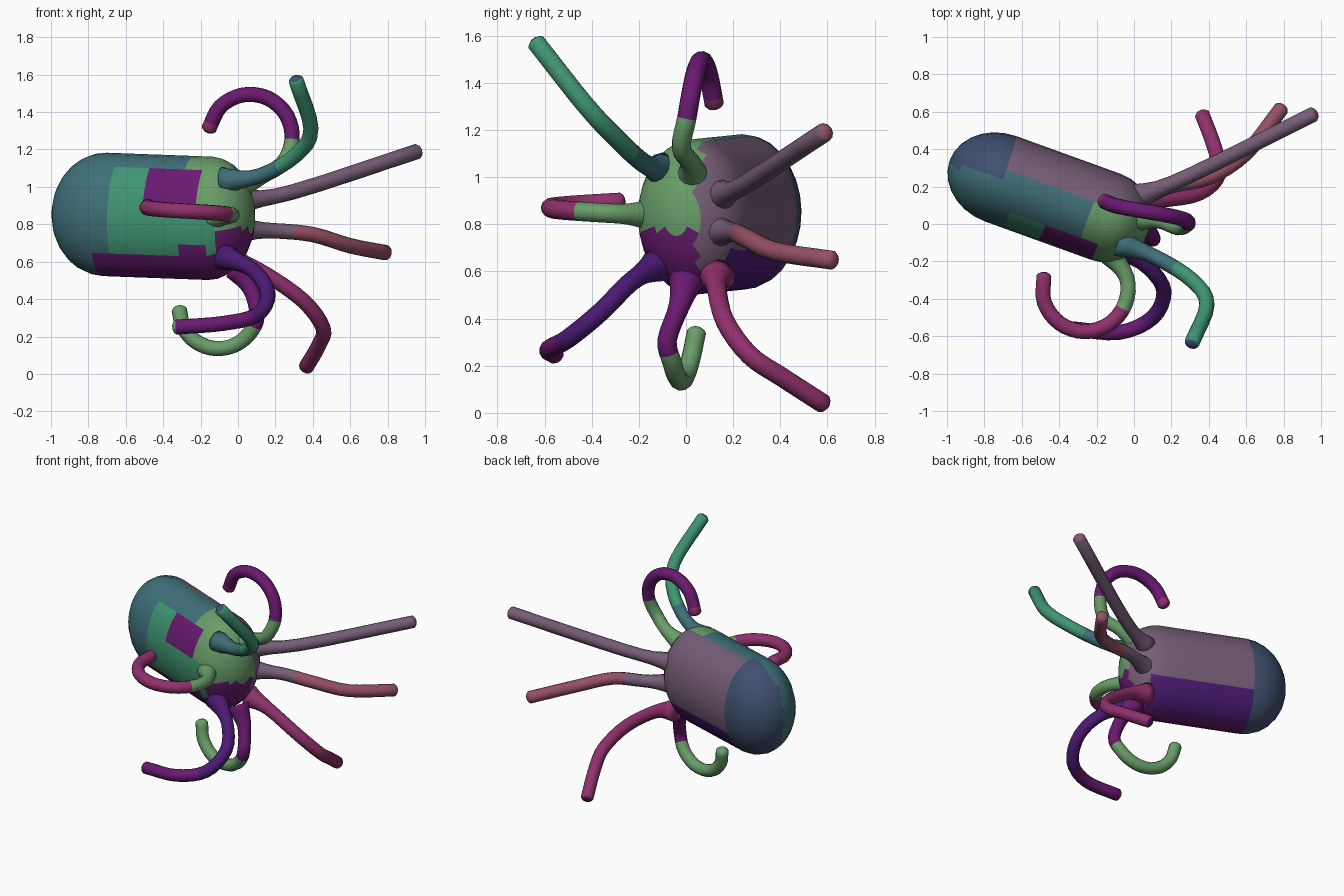
import bpy, bmesh, math
from mathutils import Vector

if "Cube" in bpy.data.objects:
    bpy.data.objects.remove(bpy.data.objects["Cube"])

COLS = {
    "teal": (.05, .16, .19), "blue": (.05, .08, .16), "indigo": (.07, .01, .17),
    "purple": (.14, .01, .16), "green": (.14, .34, .14), "sea": (.05, .3, .17),
    "mauve": (.18, .11, .18), "rose": (.3, .08, .13), "magenta": (.28, .03, .15),
}
NAMES = list(COLS)
MATS = []
for n, c in COLS.items():
    m = bpy.data.materials.new(n)
    m.diffuse_color = (*c, 1)
    m.use_nodes = True
    m.node_tree.nodes["Principled BSDF"].inputs["Base Color"].default_value = m.diffuse_color
    MATS.append(m)


def loft(name, centers, radii, sides, pick):
    """Skin rings (width, height radii) along centers; pick(t, centre, normal) gives a colour."""
    bm = bmesh.new()
    rings, side, n = [], None, len(centers)
    for i, c in enumerate(centers):
        d = (centers[min(i + 1, n - 1)] - centers[max(i - 1, 0)]).normalized()
        if side is None:
            side = Vector((0, 0, 1)).cross(d)
        side = (side - d * side.dot(d)).normalized()
        up = d.cross(side)
        w, h = radii[i]
        rings.append([bm.verts.new(c + side * w * math.cos(a) + up * h * math.sin(a))
                      for a in (math.tau * k / sides for k in range(sides))])
    faces = [(bm.faces.new(rings[0][::-1]), 0), (bm.faces.new(rings[-1]), 1)]
    for i in range(n - 1):
        for k in range(sides):
            j = (k + 1) % sides
            f = bm.faces.new((rings[i][k], rings[i][j], rings[i + 1][j], rings[i + 1][k]))
            faces.append((f, (i + 0.5) / (n - 1)))
    bm.normal_update()
    for f, t in faces:
        f.smooth = True
        f.material_index = NAMES.index(pick(t, f.calc_center_median(), f.normal))
    me = bpy.data.meshes.new(name)
    bm.to_mesh(me)
    bm.free()
    for m in MATS:
        me.materials.append(m)
    bpy.context.collection.objects.link(bpy.data.objects.new(name, me))


def spline(pts, steps=4):
    """Catmull-Rom curve through the points."""
    p = [Vector(q) for q in pts]
    p = [2 * p[0] - p[1]] + p + [2 * p[-1] - p[-2]]
    out = []
    for i in range(1, len(p) - 2):
        a, b, c, d = p[i - 1:i + 3]
        for s in range(steps):
            t = s / steps
            out.append((2 * b + (c - a) * t + (2 * a - 5 * b + 4 * c - d) * t ** 2
                        + (3 * b - a - 3 * c + d) * t ** 3) / 2)
    return out + [p[-2]]


def curl(cx, cv, r, a0, a1, w0, w1, flat=False):
    """Arc in the xz plane (xy if flat), drifting from w0 to w1 across it."""
    pts = []
    for i in range(7):
        a = math.radians(a0 + (a1 - a0) * i / 6)
        x, v, w = cx + r * math.cos(a), cv + r * math.sin(a), w0 + (w1 - w0) * i / 6
        pts.append((x, v, w) if flat else (x, w, v))
    return pts


def arm(name, pts, *bands):
    """Round arm, flared at the root; bands are (end fraction, colour)."""
    path = spline(pts)
    tip = (path[-1] - path[-2]).normalized()
    root = path[0]
    rad = [.041 + .035 * max(0, 1 - (p - root).length / .2) ** 2 for p in path[:6]]
    rad += [.041] * (len(path) - 6) + [.031, .015]
    path += [path[-1] + tip * .012, path[-1] + tip * .02]
    loft(name, path, [(r, r) for r in rad], 12,
         lambda t, c, nrm: next(col for end, col in bands if t <= end))


# Body: capsule with oval section lying along a slanted axis
AX = Vector((.94, -.34, -.035))
START = Vector((-.985, .34, .863))
LENGTH, CAP_L, CAP_R = 1.13, .29, .24
steps = [max(i / 7, .02) * math.pi / 2 for i in range(8)]
prof = [(CAP_L * (1 - math.cos(a)), math.sin(a)) for a in steps]
prof += [(CAP_L + (LENGTH - CAP_L - CAP_R) * i / 6, 1) for i in range(1, 6)]
prof += [(LENGTH - CAP_R * (1 - math.cos(a)), math.sin(a)) for a in reversed(steps)]


def body_colour(t, c, nrm):
    s = (c - START).dot(AX)
    back = nrm.dot(Vector((.34, .94, 0)))
    if s > 1:
        return "mauve" if back > .35 else "green" if c.z > .78 else "purple"
    if s < .28:
        return "blue" if back > -.1 else "teal"
    if back > .25:
        return "mauve" if c.z > .68 else "indigo"
    if c.z < .66:
        return "purple"
    if c.z > 1.08:
        return "green" if s > .75 else "teal"
    if s > .55 and c.z > .93:
        return "purple" if s < .9 else "green"
    return "sea" if s > .4 else "teal"


loft("body", [START + AX * s for s, r in prof], [(.243 * r, .33 * r) for s, r in prof], 28, body_colour)

# Curling arms: root points, then an arc
arm("top_arm", [(0, .03, 1), (.13, .02, 1.06)] + curl(.065, 1.27, .225, -40, 170, -.02, .12),
    (.36, "green"), (.9, "purple"), (1, "magenta"))
arm("front_arm", [(-.14, -.14, .84)] + curl(-.262, -.345, .23, 15, -197, .845, .895, True),
    (.3, "green"), (1, "magenta"))
arm("bottom_arm", [(0, 0, .56), (.07, -.03, .45)] + curl(-.105, .345, .21, -10, -180, -.08, .045),
    (.28, "purple"), (1, "green"))

# Reaching arms
arm("upper_front_arm", [(-.08, -.1, 1.03), (.12, -.18, 1.06), (.31, -.3, 1.17), (.39, -.43, 1.31),
                        (.31, -.635, 1.57)], (.35, "teal"), (.95, "sea"), (1, "blue"))
arm("lower_front_arm", [(-.08, -.12, .63), (.08, -.235, .555), (.16, -.36, .43), (.1, -.5, .315),
                        (-.08, -.58, .27), (-.33, -.56, .25)], (.6, "indigo"), (.93, "purple"), (1, "green"))
arm("lower_back_arm", [(0, .13, .58), (.15, .13, .53), (.35, .165, .39), (.455, .27, .245),
                       (.43, .41, .15), (.365, .585, .037)], (.95, "magenta"), (1, "indigo"))
arm("mid_back_arm", [(0, .13, .77), (.2, .205, .765), (.4, .25, .745), (.6, .38, .685),
                     (.79, .62, .648)], (.35, "mauve"), (1, "rose"))
arm("upper_back_arm", [(0, .14, .92), (.3, .26, .975), (.96, .587, 1.19)], (.9, "mauve"), (1, "rose"))
